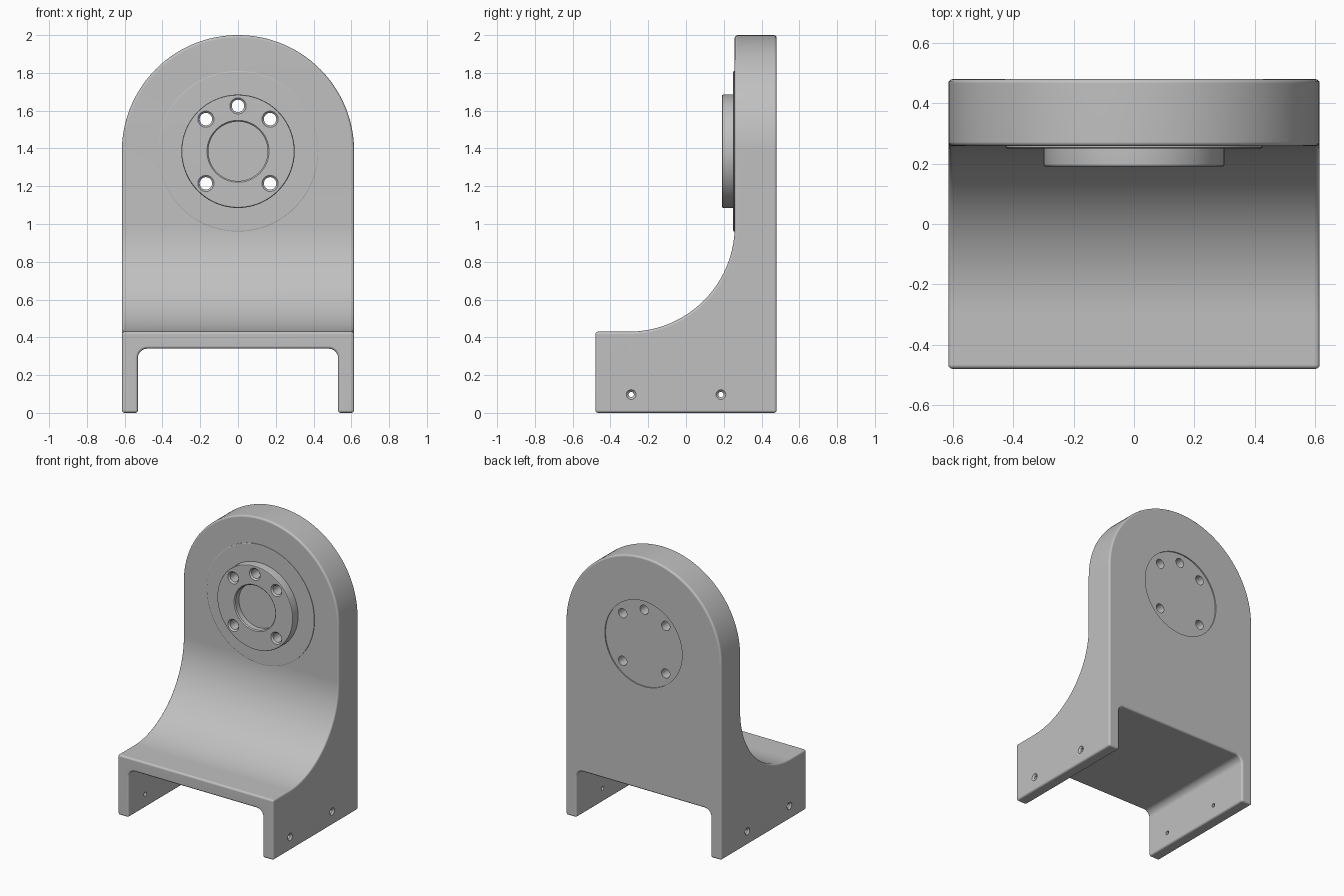
import bpy, bmesh, math
from mathutils import Vector, Matrix

old = bpy.data.objects.get("Cube")
if old:
    bpy.data.objects.remove(old, do_unlink=True)

grey = bpy.data.materials.new("light grey metal")
grey.use_nodes = True
COLOUR = (0.53, 0.53, 0.53, 1)
grey.diffuse_color = COLOUR
grey.node_tree.nodes["Principled BSDF"].inputs["Base Color"].default_value = COLOUR

HALF_W, HALF_D = 0.615, 0.48
AXIS_Z = 2 - HALF_W          # centre of the arch, flange and hub
WALL_Y, SHELF_Z, SWEEP_R = 0.258, 0.43, 0.56


def arc(cx, cz, r, a0, a1, n):
    """Points on an arc, angles in degrees."""
    return [(cx + r * math.cos(math.radians(a0 + (a1 - a0) * i / n)),
             cz + r * math.sin(math.radians(a0 + (a1 - a0) * i / n))) for i in range(n + 1)]


def finish(bm, name):
    bmesh.ops.recalc_face_normals(bm, faces=bm.faces)
    mesh = bpy.data.meshes.new(name)
    bm.to_mesh(mesh)
    bm.free()
    mesh.materials.append(grey)
    obj = bpy.data.objects.new(name, mesh)
    bpy.context.collection.objects.link(obj)
    return obj


def prism(name, points, axis, lo, hi):
    """Extrude a 2D outline along x (outline in y, z) or along y (outline in x, z)."""
    bm = bmesh.new()
    place = (lambda p: (lo, p[0], p[1])) if axis == "x" else (lambda p: (p[0], lo, p[1]))
    face = bm.faces.new([bm.verts.new(place(p)) for p in points])
    ext = bmesh.ops.extrude_face_region(bm, geom=[face])
    step = Vector((hi - lo, 0, 0)) if axis == "x" else Vector((0, hi - lo, 0))
    bmesh.ops.translate(bm, vec=step, verts=[v for v in ext["geom"] if isinstance(v, bmesh.types.BMVert)])
    return finish(bm, name)


def lathe(name, profile, centre, axis, n=32):
    """Solid of revolution from (distance along axis, radius) pairs, capped at both ends."""
    bm = bmesh.new()
    rings = []
    for d, r in profile:
        ring = []
        for i in range(n):
            a = 2 * math.pi * i / n
            u, v = r * math.cos(a), r * math.sin(a)
            off = (u, d, v) if axis == "y" else (d, u, v)
            ring.append(bm.verts.new(Vector(centre) + Vector(off)))
        rings.append(ring)
    for a, b in zip(rings, rings[1:]):
        for i in range(n):
            bm.faces.new((a[i], a[(i + 1) % n], b[(i + 1) % n], b[i]))
    bm.faces.new(rings[0])
    bm.faces.new(rings[-1])
    return finish(bm, name)


def apply(obj, kind, **settings):
    mod = obj.modifiers.new(kind.lower(), kind)
    for key, value in settings.items():
        setattr(mod, key, value)
    bpy.context.view_layer.objects.active = obj
    bpy.ops.object.modifier_apply(modifier=mod.name)


def cut(obj, cutters):
    for c in cutters:
        apply(obj, "BOOLEAN", operation="DIFFERENCE", solver="EXACT", object=c)


# Bracket body: arched front outline with a channel between the two legs
LEG_X, CHANNEL_Z, FILLET = 0.53, 0.34, 0.05
outline = [(-HALF_W, 0)] + [(-LEG_X, 0)]
outline += arc(-LEG_X + FILLET, CHANNEL_Z - FILLET, FILLET, 180, 90, 8)
outline += arc(LEG_X - FILLET, CHANNEL_Z - FILLET, FILLET, 90, 0, 8)
outline += [(LEG_X, 0), (HALF_W, 0)] + arc(0, AXIS_Z, HALF_W, 0, 180, 64)
body = prism("bracket_body", outline, "y", -HALF_D, HALF_D)

# Concave sweep from the shelf up into the wall
sweep = [(-1, SHELF_Z)] + arc(WALL_Y - SWEEP_R, SHELF_Z + SWEEP_R, SWEEP_R, 270, 360, 32)
sweep += [(WALL_Y, 2.5), (-1, 2.5)]
sweep_cutter = prism("sweep_cutter", sweep, "x", -1, 1)
cut(body, [sweep_cutter])
apply(body, "BEVEL", width=0.014, segments=3, limit_method="ANGLE", angle_limit=math.radians(40))

# Thin flange and raised hub on the wall
centre = (0, 0, AXIS_Z)
flange = lathe("front_flange", [(0.25, 0.42), (0.253, 0.425), (0.262, 0.425)], centre, "y", 96)
hub = lathe("hub", [(0.19, 0.291), (0.192, 0.297), (0.198, 0.30), (0.252, 0.30)], centre, "y", 96)

# Hub bore and shallow round seat in the back
bore_cutter = lathe("bore_cutter", [(0.1, 0.164), (0.19, 0.164), (0.197, 0.157), (0.235, 0.157)],
                    centre, "y", 64)
seat_cutter = lathe("seat_cutter", [(0.472, 0.305), (0.6, 0.305)], centre, "y", 96)

# Five countersunk bolt holes through hub and wall
bolt_cutters = []
for x, z in [(0, 0.24), (0.17, 0.17), (-0.17, 0.17), (0.17, -0.17), (-0.17, -0.17)]:
    bolt_cutters.append(lathe("bolt_cutter", [(0.1, 0.043), (0.19, 0.043), (0.2, 0.033), (0.6, 0.033)],
                              (x, 0, AXIS_Z + z), "y", 24))

# Screw holes through both legs, countersunk outside
screw_cutters = []
for y in (-0.29, 0.185):
    for side in (1, -1):
        profile = [(side * d, r) for d, r in
                   [(0.45, 0.014), (0.603, 0.014), (HALF_W, 0.026), (0.7, 0.026)]]
        screw_cutters.append(lathe("screw_cutter", profile, (0, y, 0.097), "x", 20))

cut(body, [seat_cutter] + bolt_cutters + screw_cutters)
cut(flange, bolt_cutters)
cut(hub, [bore_cutter] + bolt_cutters)
for c in [sweep_cutter, bore_cutter, seat_cutter] + bolt_cutters + screw_cutters:
    bpy.data.objects.remove(c, do_unlink=True)

# Smooth shading with sharp edges kept
for obj in (body, flange, hub):
    bpy.ops.object.select_all(action="DESELECT")
    obj.select_set(True)
    bpy.context.view_layer.objects.active = obj
    bpy.ops.object.shade_smooth_by_angle(angle=math.radians(32))
    apply(obj, "WEIGHTED_NORMAL", keep_sharp=True)
